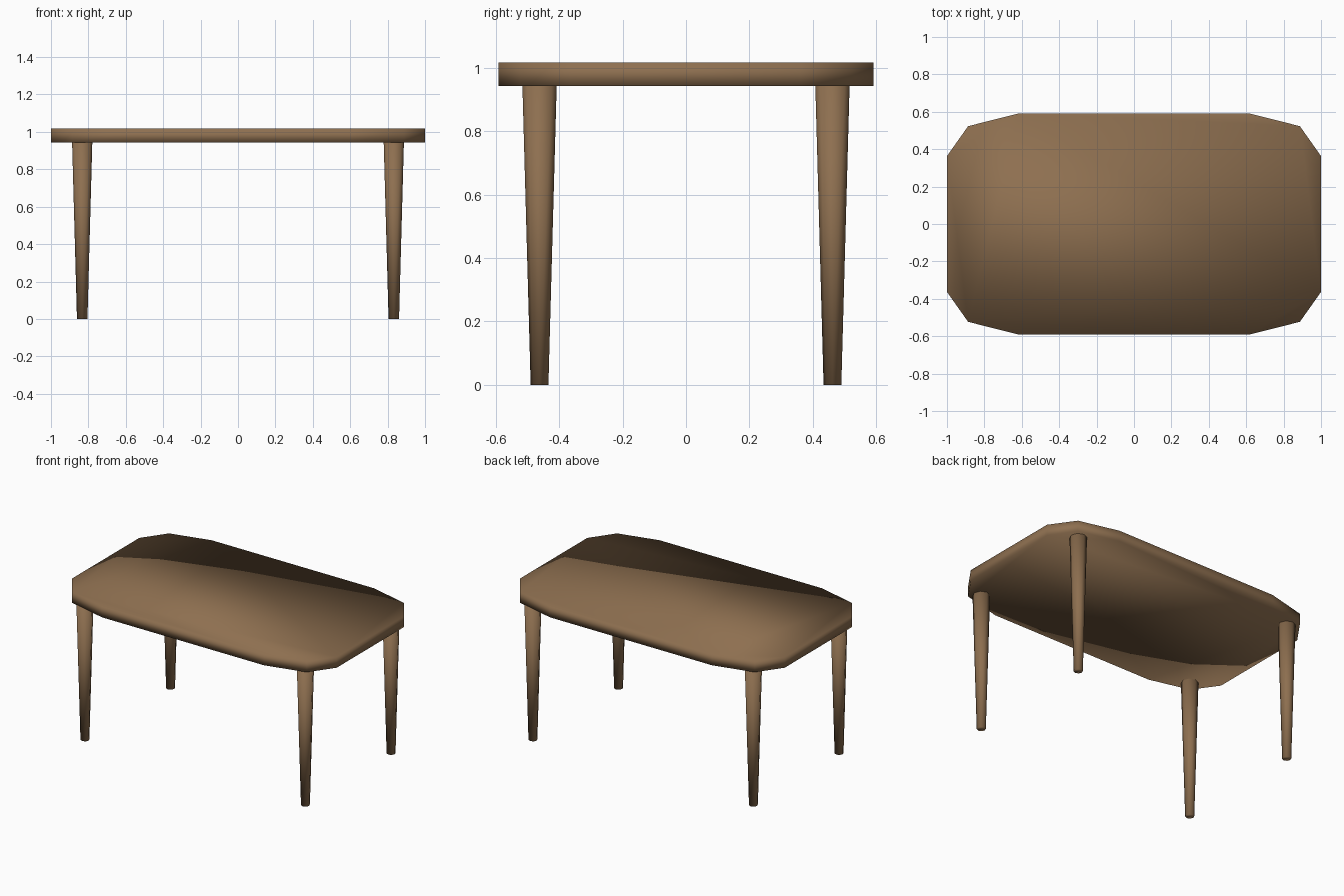
import bpy, bmesh, math

if "Cube" in bpy.data.objects:
    bpy.data.objects.remove(bpy.data.objects["Cube"])

wood = bpy.data.materials.new("wood")
wood.diffuse_color = (0.27, 0.16, 0.08, 1)
wood.use_nodes = True
wood.node_tree.nodes["Principled BSDF"].inputs["Base Color"].default_value = wood.diffuse_color


def loft(name, rings):
    """Capped, smooth-shaded solid from stacked rings of equal point count."""
    bm = bmesh.new()
    loops = [[bm.verts.new(p) for p in ring] for ring in rings]
    n = len(loops[0])
    for low, high in zip(loops, loops[1:]):
        for i in range(n):
            j = (i + 1) % n
            bm.faces.new((low[i], low[j], high[j], high[i]))
    bm.faces.new(loops[0][::-1])
    bm.faces.new(loops[-1])
    for f in bm.faces:
        f.smooth = True
    mesh = bpy.data.meshes.new(name)
    bm.to_mesh(mesh)
    bm.free()
    mesh.materials.append(wood)
    obj = bpy.data.objects.new(name, mesh)
    bpy.context.collection.objects.link(obj)
    return obj


def leg_ring(x, y, z, r, sides=8):
    return [(x + r * math.cos(2 * math.pi * i / sides),
             y + r * math.sin(2 * math.pi * i / sides), z) for i in range(sides)]


# Tabletop: faceted-corner outline, one corner mirrored to all four
corner = [(1.0, 0.363), (0.887, 0.523), (0.613, 0.592)]
outline = (corner
           + [(-x, y) for x, y in reversed(corner)]
           + [(-x, -y) for x, y in corner]
           + [(x, -y) for x, y in reversed(corner)])
loft("tabletop", [[(x, y, z) for x, y in outline] for z in (0.943, 1.017)])

# Four tapered legs
for side, sx in (("left", -1), ("right", 1)):
    for end, sy in (("front", -1), ("back", 1)):
        x, y = sx * 0.833, sy * 0.462
        loft(f"{end}_{side}_leg", [leg_ring(x, y, 0, 0.028),
                                   leg_ring(x, y, 0.943, 0.054)])
